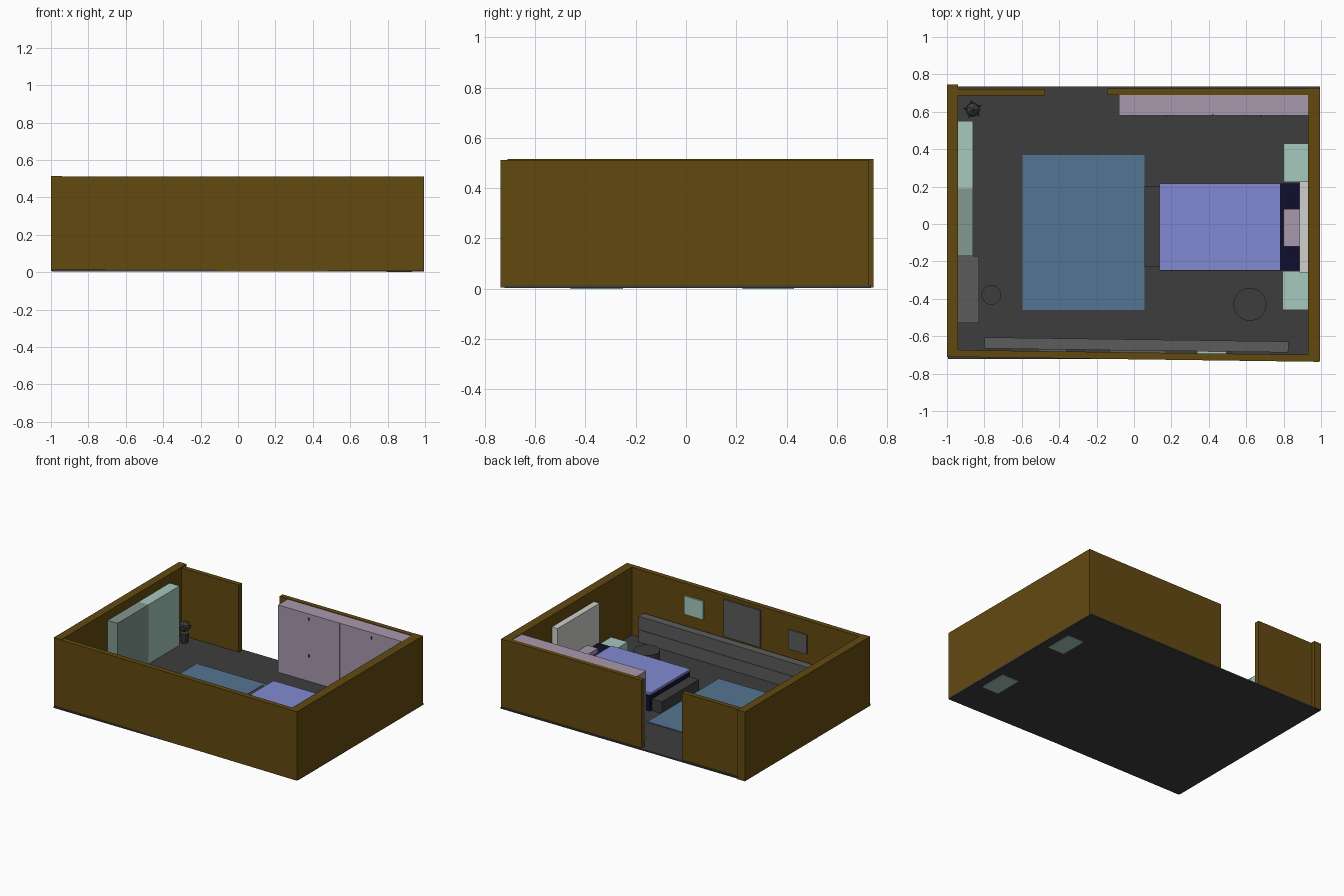
import bpy, math

if "Cube" in bpy.data.objects:
    bpy.data.objects.remove(bpy.data.objects["Cube"])


def lin(c):
    c /= 255
    return c / 12.92 if c < 0.04045 else ((c + 0.055) / 1.055) ** 2.4


def mat(name, *rgb):
    m = bpy.data.materials.new(name)
    m.diffuse_color = (*[lin(c) for c in rgb], 1)
    m.use_nodes = True
    m.node_tree.nodes["Principled BSDF"].inputs["Base Color"].default_value = m.diffuse_color
    return m


BROWN = mat("wall_brown", 98, 73, 16)
DARK = mat("dark_grey", 61, 61, 61)
MINT = mat("mint", 166, 200, 189)
SAGE = mat("sage", 130, 152, 143)
GREY = mat("mid_grey", 92, 92, 92)
PALE = mat("pale_grey", 208, 208, 206)
BLUE = mat("rug_blue", 84, 117, 146)
LILAC = mat("lilac_blue", 130, 138, 210)
NAVY = mat("navy", 15, 15, 46)
PINK = mat("dusty_pink", 168, 152, 174)


def box(name, m, x0, x1, y0, y1, z0, z1, rot=0):
    """Box from its bounds, optionally turned about z on its own centre."""
    bpy.ops.mesh.primitive_cube_add(size=1, location=((x0 + x1) / 2, (y0 + y1) / 2, (z0 + z1) / 2))
    o = bpy.context.object
    o.scale = (x1 - x0, y1 - y0, z1 - z0)
    o.rotation_euler.z = rot
    o.name = name
    o.data.materials.append(m)
    return o


def disc(name, m, x, y, r1, r2, z0, z1, sides=32):
    bpy.ops.mesh.primitive_cone_add(vertices=sides, radius1=r1, radius2=r2, depth=z1 - z0,
                                    location=(x, y, (z0 + z1) / 2))
    o = bpy.context.object
    o.name = name
    o.data.materials.append(m)
    if sides > 12:
        bpy.ops.object.shade_smooth_by_angle()
    return o


FL = 0.014   # floor level
TOP = 0.512  # wall top
SKEW = -0.0135  # front wall is slightly out of square

# Floor and walls; the back wall has a doorway
box("floor", DARK, -0.995, 0.995, -0.722, 0.735, 0.004, FL)
box("left_wall", BROWN, -1.0, -0.94, -0.71, 0.745, 0.006, 0.515)
box("right_wall", BROWN, 0.93, 0.995, -0.735, 0.727, 0.006, TOP)
box("front_wall", BROWN, -0.995, 0.99, -0.742, -0.705, 0.006, TOP, SKEW).location.y = -0.705
box("back_wall_left", BROWN, -0.94, -0.475, 0.687, 0.722, 0.006, 0.508)
box("back_wall_right", BROWN, -0.145, 0.93, 0.69, 0.725, 0.006, TOP)

# Rug
box("rug", BLUE, -0.595, 0.055, -0.46, 0.37, FL, 0.02)

# Bed with blanket, pillow, headboard and foot bench
box("mattress", NAVY, 0.14, 0.885, -0.248, 0.217, FL, 0.14)
box("blanket", LILAC, 0.137, 0.78, -0.247, 0.217, 0.134, 0.148)
box("pillow", PINK, 0.80, 0.885, -0.12, 0.08, 0.14, 0.172)
box("headboard", PALE, 0.885, 0.93, -0.26, 0.228, FL, 0.427)
box("foot_bench", DARK, 0.055, 0.135, -0.23, 0.20, FL, 0.10)

# Nightstands, reaching just under the floor
box("nightstand_back", MINT, 0.80, 0.93, 0.225, 0.43, 0.0, 0.09)
box("nightstand_front", MINT, 0.795, 0.93, -0.46, -0.25, 0.0, 0.09)

# Wardrobe with door plates and handles
box("wardrobe", PINK, -0.08, 0.93, 0.586, 0.69, FL, 0.508)
for i in range(4):
    x = -0.08 + i * 0.2525
    box("wardrobe_door", PINK, x, x + (0.2475 if i == 1 else 0.2525), 0.579, 0.587, FL, 0.508)
for x in (0.17, 0.68):
    for z in (0.19, 0.46):
        box("wardrobe_handle", DARK, x - 0.004, x + 0.004, 0.574, 0.58, z, z + 0.02)

# Tall cupboards on the left wall, and a low chest
for y, m in ((0.37, MINT), (0.19, MINT), (0.01, SAGE), (-0.17, SAGE)):
    box("cupboard", m, -0.94, -0.86, y, y + 0.18, FL, 0.45)
box("chest", GREY, -0.94, -0.83, -0.53, -0.17, FL, 0.18)

# Long console along the front wall: body plus two rows of fronts
box("console", GREY, -0.80, 0.825, -0.676, -0.622, FL, 0.207, SKEW)
for z0, z1 in ((0.02, 0.108), (0.112, 0.207)):
    box("console_front", GREY, -0.80, 0.825, -0.624, -0.617, z0, z1, SKEW)

# Screen and pictures on the front wall
for name, m, x0, x1, z0, z1 in (("screen", GREY, -0.13, 0.17, 0.215, 0.487),
                                ("mint_picture", MINT, 0.338, 0.494, 0.29, 0.425),
                                ("small_picture", GREY, -0.51, -0.362, 0.267, 0.41)):
    y = -0.684 + SKEW * (x0 + x1) / 2
    box(name, m, x0, x1, y - 0.009, y + 0.009, z0, z1, SKEW)

# Round stools
disc("large_stool", DARK, 0.62, -0.43, 0.088, 0.088, FL, 0.088)
disc("small_stool", DARK, -0.763, -0.38, 0.052, 0.052, FL, 0.08)

# Corner plant: pot, faceted crown and small leaves
disc("plant_pot", DARK, -0.862, 0.61, 0.025, 0.032, FL, 0.085, 8)
bpy.ops.mesh.primitive_ico_sphere_add(subdivisions=1, radius=0.043, location=(-0.862, 0.612, 0.13))
bpy.context.object.name = "plant_crown"
bpy.context.object.data.materials.append(DARK)
for k in range(5):
    a = math.radians(100 + 72 * k)
    leaf = disc("plant_leaf", DARK, -0.862 + 0.038 * math.cos(a), 0.612 + 0.038 * math.sin(a),
                0.012, 0.0, 0.115, 0.15, 4)
    leaf.rotation_euler = (0, math.radians(65), a)
